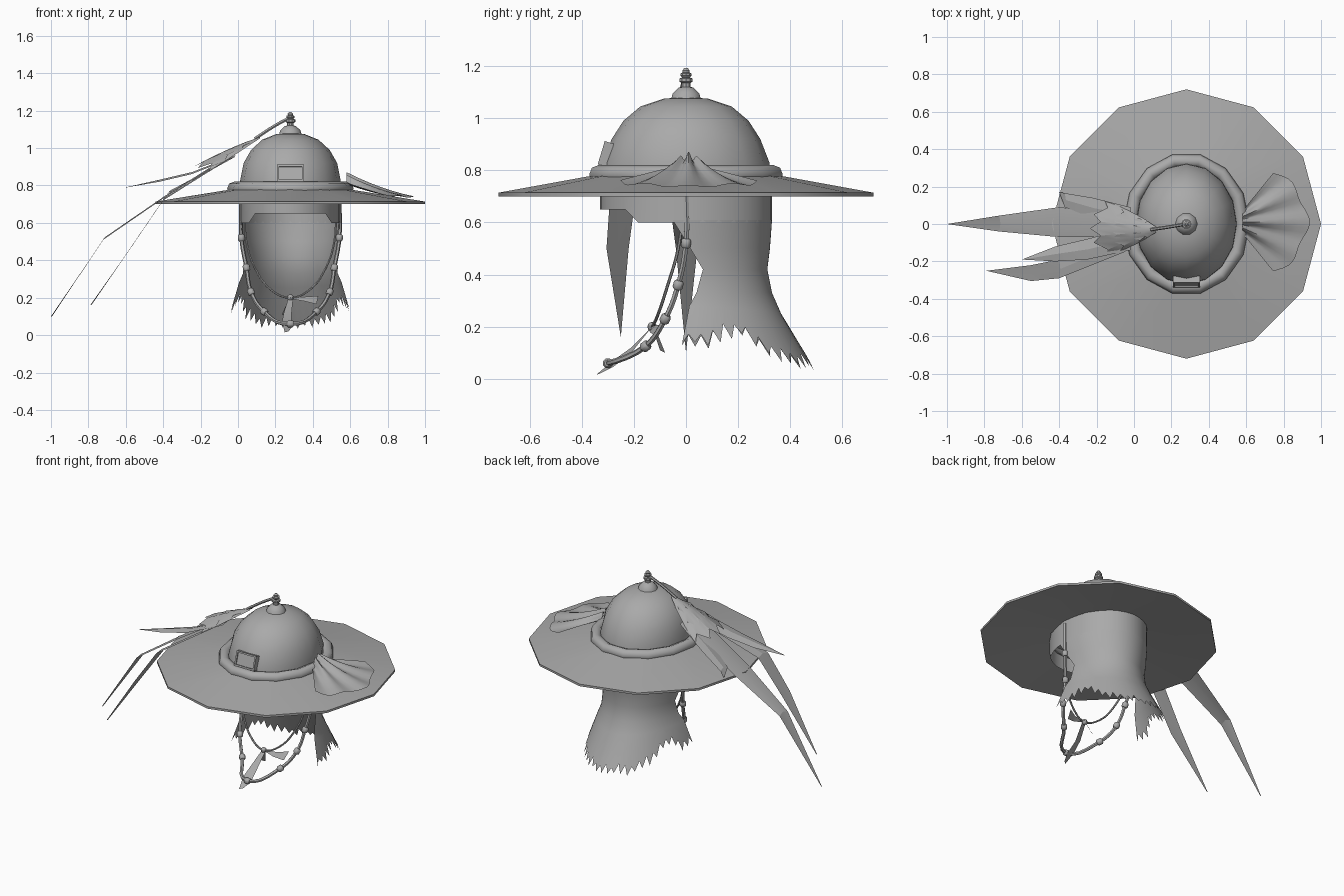
import bpy, bmesh, math, random
from mathutils import Vector

random.seed(4)
if "Cube" in bpy.data.objects:
    bpy.data.objects.remove(bpy.data.objects["Cube"])

grey = bpy.data.materials.new("plain grey")
grey.use_nodes = True
grey.diffuse_color = (0.4, 0.4, 0.4, 1)
grey.node_tree.nodes["Principled BSDF"].inputs["Base Color"].default_value = (0.4, 0.4, 0.4, 1)
CX = 0.28  # hat axis


def finish(obj, angle=35):
    obj.data.materials.append(grey)
    bpy.ops.object.select_all(action='DESELECT')
    obj.select_set(True)
    bpy.context.view_layer.objects.active = obj
    bpy.ops.object.shade_smooth_by_angle(angle=math.radians(angle))
    return obj


def grid(name, rows, closed=False, caps=False, angle=35):
    """Skin a list of equally long point rows."""
    bm = bmesh.new()
    vs = [[bm.verts.new(p) for p in r] for r in rows]
    n = len(rows[0])
    for a, b in zip(vs, vs[1:]):
        for i in range(n if closed else n - 1):
            j = (i + 1) % n
            bm.faces.new((a[i], a[j], b[j], b[i]))
    if caps:
        bm.faces.new(vs[0][::-1])
        bm.faces.new(vs[-1])
    bmesh.ops.remove_doubles(bm, verts=bm.verts, dist=0.0005)
    bmesh.ops.recalc_face_normals(bm, faces=bm.faces)
    me = bpy.data.meshes.new(name)
    bm.to_mesh(me)
    bm.free()
    obj = bpy.data.objects.new(name, me)
    bpy.context.collection.objects.link(obj)
    return finish(obj, angle)


def lathe(name, profile, n, caps=False, angle=35):
    """Stack elliptical rings (rx, ry, z) around the hat axis."""
    rows = [[(CX + rx * math.cos(math.tau * i / n), ry * math.sin(math.tau * i / n), z)
             for i in range(n)] for rx, ry, z in profile]
    return grid(name, rows, True, caps, angle)


def tube(name, pts, r):
    cu = bpy.data.curves.new(name, 'CURVE')
    cu.dimensions = '3D'
    cu.bevel_depth, cu.bevel_resolution, cu.resolution_u = r, 1, 5
    cu.use_fill_caps = True
    sp = cu.splines.new('BEZIER')
    sp.bezier_points.add(len(pts) - 1)
    for bp, p in zip(sp.bezier_points, pts):
        bp.co = p
        bp.handle_left_type = bp.handle_right_type = 'AUTO'
    obj = bpy.data.objects.new(name, cu)
    bpy.context.collection.objects.link(obj)
    bpy.ops.object.select_all(action='DESELECT')
    obj.select_set(True)
    bpy.context.view_layer.objects.active = obj
    bpy.ops.object.convert(target='MESH')
    return finish(bpy.context.object, 50)


def box(name, loc, size, tilt):
    bpy.ops.mesh.primitive_cube_add(size=1, location=loc, rotation=(tilt, 0, 0))
    obj = bpy.context.object
    obj.name, obj.scale = name, size
    return finish(obj)


# Brim, dome, band and finial
lathe("brim", [(.27, .33, .745), (.72, .72, .70), (.72, .72, .714), (.28, .33, .785)], 12)
lathe("dome", [(.27, .325, .77), (.268, .32, .83), (.25, .285, .92), (.21, .24, .99),
               (.15, .175, 1.045), (.075, .085, 1.075), (.01, .01, 1.08)], 16, True)
band = []
for k in range(9):
    a = math.tau * k / 8
    band.append((.302 + .036 * math.cos(a), .345 + .036 * math.cos(a), .784 + .036 * math.sin(a)))
lathe("band", band, 14, angle=50)
lathe("finial", [(.062, .062, 1.065), (.054, .054, 1.095), (.03, .03, 1.117), (.018, .018, 1.12),
                 (.018, .018, 1.135), (.027, .027, 1.14), (.027, .027, 1.152), (.016, .016, 1.156),
                 (.022, .022, 1.163), (.022, .022, 1.172), (.013, .013, 1.175), (.015, .015, 1.183),
                 (.006, .006, 1.193)], 10, True)

# Front badge: plate with raised frame
box("badge_plate", (CX, -.305, .862), (.13, .025, .075), -.3)
for s in (-1, 1):
    box("badge_side", (CX + s * .067, -.308, .862), (.01, .036, .085), -.3)
    box("badge_rail", (CX, -.308 - s * .012, .862 - s * .04), (.144, .036, .01), -.3)

# Cap lining: full ring, lower edge rising toward the front
n = 32
cap = []
for t in (0, .5, 1):
    row = []
    for i in range(n):
        a = math.tau * i / n
        low = .65 if math.sin(a) < -.7 else .60
        row.append((CX + .265 * math.cos(a), .33 * math.sin(a), .77 + (low - .77) * t))
    cap.append(row)
grid("cap_lining", cap, True)

# Neck cloth flaring to a ragged hem: (half angle, rx, ry, z)
cloth_rows = [(99, .265, .33, .61), (87, .258, .322, .5), (78, .25, .312, .42),
              (83, .255, .33, .33), (88, .275, .365, .25)]
cols = 57
ragged = [random.uniform(0, .03) + (.05 if i % 2 else 0) for i in range(cols)]
rows = []
for half, rx, ry, z in cloth_rows:
    row = []
    for i in range(cols):
        s = 2 * i / (cols - 1) - 1
        a = math.radians(half * s)
        row.append((CX + rx * math.sin(a), ry * math.cos(a), z + .03 * abs(s) * (z < .3)))
    rows.append(row)
hem = []
for i in range(cols):
    s = 2 * i / (cols - 1) - 1
    a = math.radians(92 * s)
    notch = math.exp(-((abs(s) - .66) / .16) ** 2)
    z = .02 + .1 * s * s + .09 * notch + ragged[i]
    drop = (.27 - z) / .24
    hem.append((CX + (.275 + .075 * drop) * math.sin(a), (.365 + .13 * drop) * math.cos(a), z))
rows.append(hem)
grid("neck_cloth", rows, angle=40)

# Beaded cord hanging on both sides, with chin strap
cord = [(.262, 0, .73), (.262, 0, .52), (.235, -.03, .36), (.21, -.08, .23), (.14, -.155, .125), (0, -.3, .06)]
strap = [(.245, -.01, .66), (.235, -.03, .5), (.19, -.07, .36), (.1, -.11, .24), (0, -.13, .2)]
for label, path, r in (("beaded_cord", cord, .011), ("chin_strap", strap, .006)):
    full = [(CX - x, y, z) for x, y, z in path] + [(CX + x, y, z) for x, y, z in path[-2::-1]]
    tube(label, full, r)
    if label == "beaded_cord":
        for k, p in enumerate(full[1:-1], 1):
            d = Vector(full[k + 1]) - Vector(full[k - 1])
            bpy.ops.mesh.primitive_cylinder_add(vertices=8, radius=.021, depth=.036, location=p)
            bead = bpy.context.object
            bead.name = "bead"
            bead.rotation_euler = d.to_track_quat('Z', 'Y').to_euler()
            bev = bead.modifiers.new("rounding", 'BEVEL')
            bev.width = .007
            finish(bead, 50)

# Ribbon knot and tails under the chin
grid("ribbon_tail_long", [[(.27, -.13, .2), (.295, -.13, .2)], [(.245, -.21, .12), (.285, -.21, .1)],
                          [(.235, -.28, .07), (.29, -.28, .045)], [(.25, -.345, .015), (.27, -.33, .02)]])
grid("ribbon_tail_side", [[(.28, -.13, .205), (.28, -.13, .195)], [(.36, -.12, .205), (.36, -.14, .18)],
                          [(.43, -.08, .21), (.42, -.12, .165)]])
grid("ribbon_tail_short", [[(.275, -.13, .2), (.285, -.12, .2)], [(.235, -.1, .11), (.26, -.08, .1)]])
bpy.ops.mesh.primitive_uv_sphere_add(segments=8, ring_count=6, radius=.018, location=(CX, -.13, .2))
bpy.context.object.name = "ribbon_knot"
finish(bpy.context.object)

# Gathered fabric fan on the left side of the brim
fan = []
for k in range(7):
    u = k / 6
    row = []
    for i in range(25):
        s = i / 12 - 1
        a = math.radians(58) * s
        r = u * (.35 - .03 * abs(s) + .012 * math.cos(9 * s))
        x, y = .58 + r * math.cos(a), .06 * s * (1 - u) + r * math.sin(a) + .01
        brim_z = .715 + (.72 - math.hypot(x - CX, y)) * .16
        fold = .014 * (1 + math.cos(12 * s)) * (1 - .6 * u)
        row.append((x, y, brim_z + .006 + .055 * (1 - u) ** 2 * (1 - s * s) + fold))
    fan.append(row)
grid("fabric_fan", fan, angle=50)

# Plume: stem, overlapping scalloped layers, long blades
tube("plume_stem", [(CX, 0, 1.165), (.19, -.015, 1.115), (.09, -.03, 1.05)], .009)
root, end = Vector((.11, -.03, 1.065)), Vector((-.4, -.02, .73))
up = Vector((-.55, 0, .83))


def layer(t0, t1, w0, w1):
    rows = []
    for k, (t, w) in enumerate(((t0, w0), ((t0 + t1) / 2, (w0 + w1) / 2), (t1, w1))):
        row = []
        for i in range(9):
            s = i / 4 - 1
            tt = t + (.1 if k == 2 and i % 2 == 0 else 0) - .08 * s * s * (k == 2)
            p = root.lerp(end, tt) + up * (.45 * w * (1 - s * s) - .015)
            row.append(p + Vector((0, w * s, 0)))
        rows.append(row)
    grid("plume_layer", rows, angle=25)


for args in ((0, .2, .015, .08), (.1, .36, .05, .12), (.22, .52, .08, .15)):
    layer(*args)

blades = {
    "plume_blade_long": [(-.02, -.07, .05, .97), (-.4, -.07, .09, .73), (-.72, -.04, .045, .51), (-1, 0, 0, .1)],
    "plume_blade_front": [(-.05, -.15, -.04, .94), (-.4, -.29, -.19, .72), (-.55, -.305, -.22, .5), (-.79, -.25, -.25, .16)],
    "plume_blade_short": [(-.02, -.14, -.02, .95), (-.25, -.19, -.08, .86), (-.42, -.2, -.12, .82), (-.6, -.19, -.19, .79)],
    "plume_blade_back": [(-.02, 0, .09, .95), (-.22, .03, .14, .84), (-.37, .09, .165, .76), (-.4, .17, .17, .73)],
}
for name, secs in blades.items():
    grid(name, [[(x, a, z), (x + .006, (a + b) / 2, z + .012 * (b > a)), (x, b, z)]
                for x, a, b, z in secs], angle=15)
